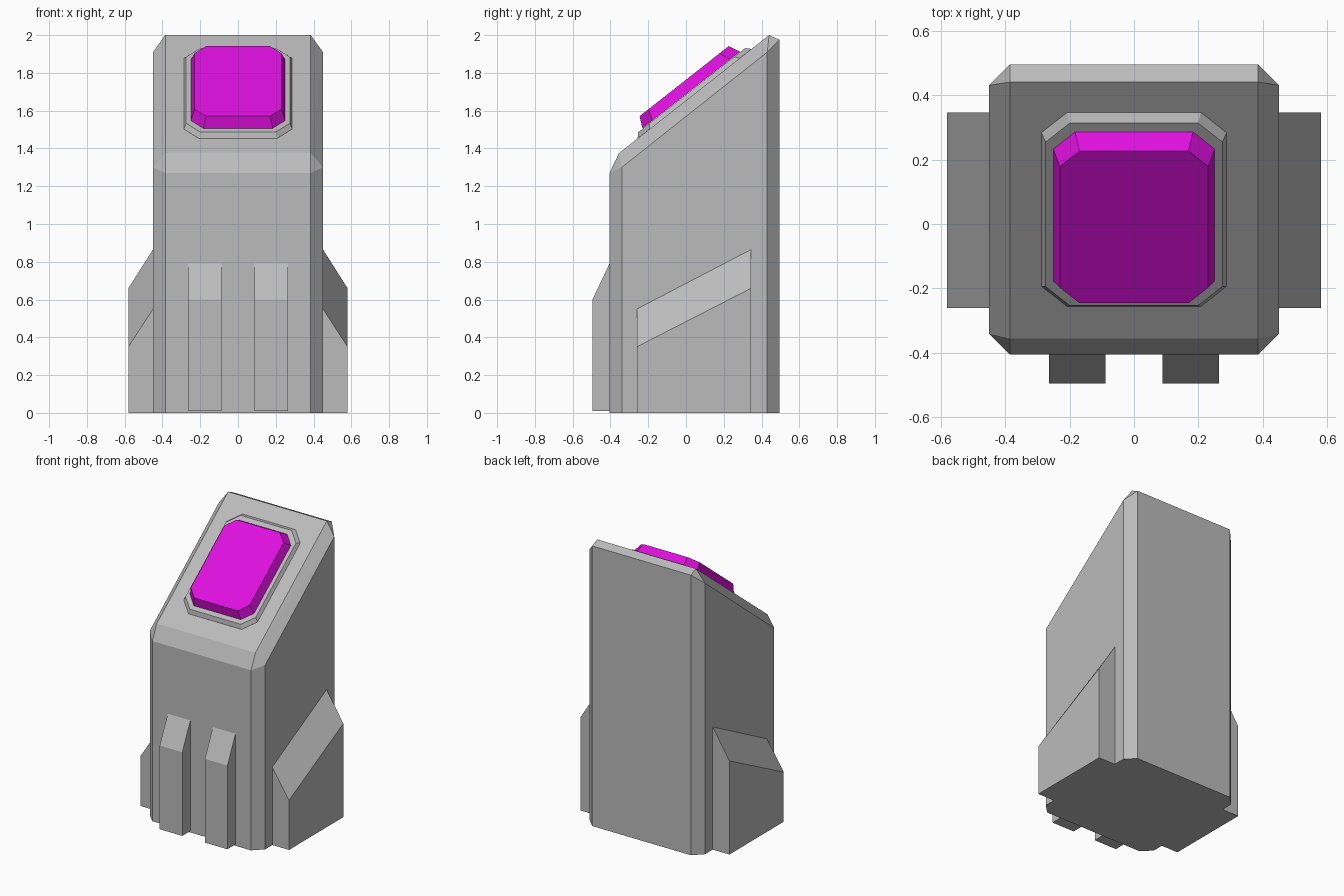
import bpy, bmesh, math
from mathutils import Matrix, Vector

cube = bpy.data.objects.get("Cube")
if cube:
    bpy.data.objects.remove(cube, do_unlink=True)


def material(name, rgb):
    mat = bpy.data.materials.new(name)
    mat.use_nodes = True
    mat.diffuse_color = (*rgb, 1)
    mat.node_tree.nodes["Principled BSDF"].inputs["Base Color"].default_value = (*rgb, 1)
    return mat


grey = material("casing grey", (0.5, 0.5, 0.5))
magenta = material("screen magenta", (0.74, 0.005, 0.74))


def hull(name, points, mat, matrix=Matrix()):
    """Flat-faced convex solid around the given corner points."""
    bm = bmesh.new()
    for p in points:
        bm.verts.new(matrix @ Vector(p))
    bmesh.ops.convex_hull(bm, input=bm.verts[:])
    bmesh.ops.dissolve_limit(bm, angle_limit=math.radians(1),
                             verts=bm.verts[:], edges=bm.edges[:])
    bmesh.ops.recalc_face_normals(bm, faces=bm.faces[:])
    mesh = bpy.data.meshes.new(name)
    bm.to_mesh(mesh)
    bm.free()
    mesh.materials.append(mat)
    obj = bpy.data.objects.new(name, mesh)
    bpy.context.collection.objects.link(obj)
    return obj


def octagon(hx, hy, cut, z):
    """Rectangle outline with its four corners cut off."""
    return [(sx * x, sy * y, z) for sx in (-1, 1) for sy in (-1, 1)
            for x, y in ((hx, hy - cut), (hx - cut, hy))]


# Casing: a narrow side profile and a wider middle profile give the chamfers
side = [(-0.34, 0), (-0.34, 1.30), (0.43, 1.91), (0.43, 0)]
middle = [(-0.405, 0), (-0.405, 1.27), (-0.355, 1.375),
          (0.44, 2.0), (0.495, 1.975), (0.495, 0)]
hull("casing", [(s * x, y, z) for s in (-1, 1)
                for x, profile in ((0.45, side), (0.385, middle))
                for y, z in profile], grey)

# Side buttresses and front ribs, mirrored, sunk a little into the casing
for label, s in (("left", 1), ("right", -1)):
    buttress = []
    for y, outer, inner in ((-0.26, 0.35, 0.55), (0.345, 0.66, 0.865)):
        buttress += [(s * 0.43, y, 0), (s * 0.58, y, 0), (s * 0.58, y, outer),
                     (s * 0.45, y, inner), (s * 0.43, y, inner)]
    hull(label + "_buttress", buttress, grey)

    rib = [(-0.38, 0.01), (-0.495, 0.01), (-0.495, 0.60), (-0.405, 0.79), (-0.38, 0.79)]
    hull(label + "_front_rib", [(s * x, y, z) for x in (0.088, 0.264) for y, z in rib], grey)

# Sloping screen: low frame, then a raised pane with sloped edges
slope = Matrix.Rotation(math.atan2(0.625, 0.795), 4, "X")
hull("screen_frame",
     octagon(0.287, 0.383, 0.08, -0.01) + octagon(0.287, 0.383, 0.08, 0)
     + octagon(0.274, 0.36, 0.075, 0.024),
     grey, Matrix.Translation((0, 0.045, 1.69)) @ slope)
hull("screen", octagon(0.25, 0.328, 0.067, 0) + octagon(0.23, 0.30, 0.061, 0.06),
     magenta, Matrix.Translation((0, 0.0275, 1.709)) @ slope)
